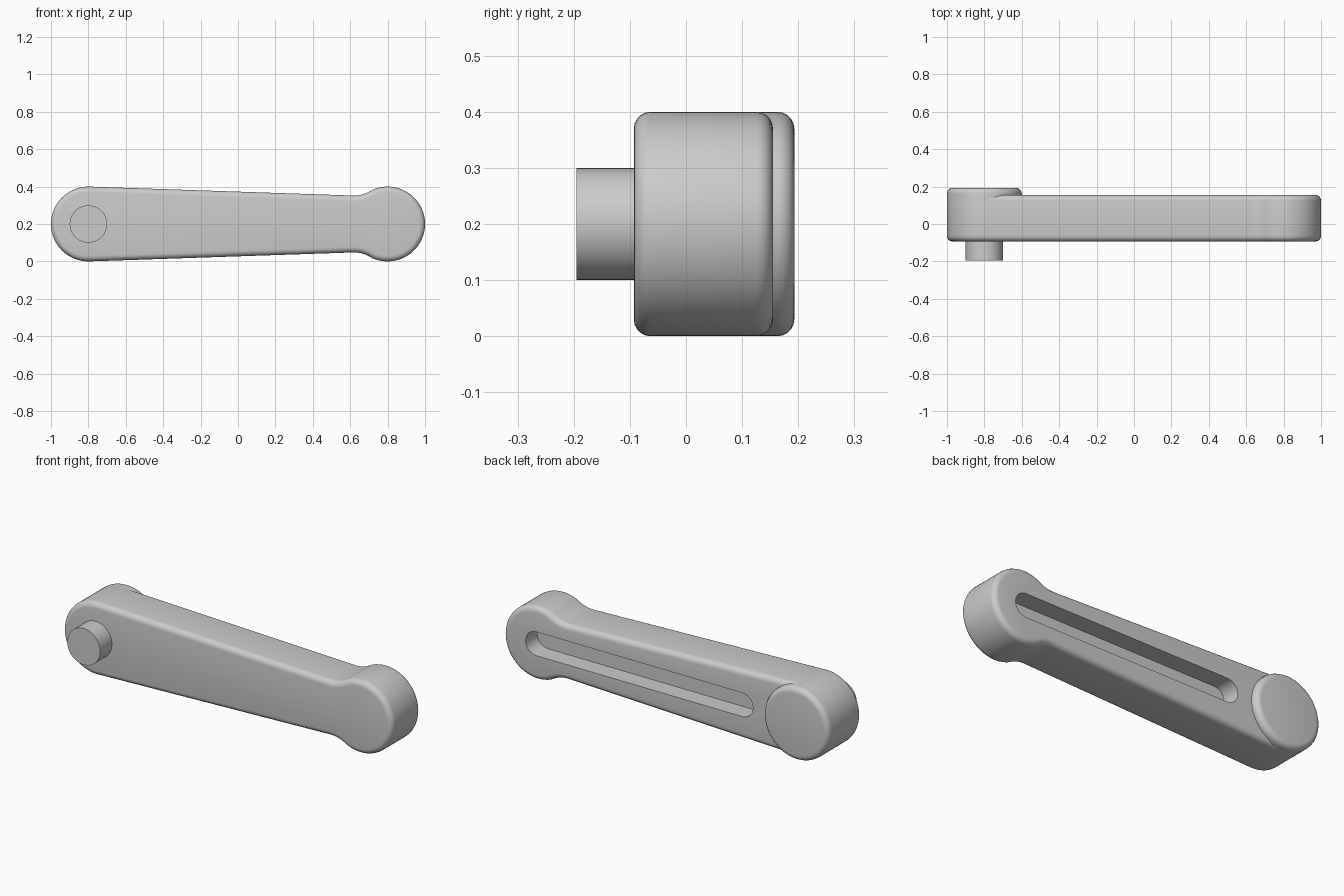
import bpy, bmesh
from math import pi, sin, cos, atan2, radians
from mathutils import Matrix

if "Cube" in bpy.data.objects:
    bpy.data.objects.remove(bpy.data.objects["Cube"], do_unlink=True)

grey = bpy.data.materials.new("plain_grey")
colour = (0.6, 0.6, 0.6, 1)
grey.diffuse_color = colour
grey.use_nodes = True
grey.node_tree.nodes["Principled BSDF"].inputs["Base Color"].default_value = colour

MID = 0.2       # height of the arm's centre line
END = 0.8       # distance of both rounded ends from the centre
RADIUS = 0.2    # radius of both rounded ends


def arc(cx, cz, r, start, stop, steps):
    return [(cx + r * cos(start + (stop - start) * i / steps),
             cz + r * sin(start + (stop - start) * i / steps)) for i in range(steps + 1)]


def prism(name, outline, y0, y1):
    """Extrude an x-z outline from y0 to y1."""
    bm = bmesh.new()
    face = bm.faces.new([bm.verts.new((x, y0, MID + z)) for x, z in outline])
    new = bmesh.ops.extrude_face_region(bm, geom=[face])["geom"]
    bmesh.ops.translate(bm, vec=(0, y1 - y0, 0),
                        verts=[g for g in new if isinstance(g, bmesh.types.BMVert)])
    bmesh.ops.recalc_face_normals(bm, faces=bm.faces)
    mesh = bpy.data.meshes.new(name)
    bm.to_mesh(mesh)
    bm.free()
    mesh.materials.append(grey)
    obj = bpy.data.objects.new(name, mesh)
    bpy.context.collection.objects.link(obj)
    return obj


def round_rims(obj, width=0.03):
    mod = obj.modifiers.new("rounded_rims", "BEVEL")
    mod.width = width
    mod.segments = 5
    mod.limit_method = "ANGLE"
    mod.angle_limit = radians(60)


def circle(r, steps):
    return arc(-END, 0, r, 0, 2 * pi, steps)[:-1]


# Arm outline: big end, tapering edge, hollow fillet, round head; lower half mirrored
FILLET = 0.17
fx, fz = 0.62, 0.322
meet = atan2(-fz, END - fx)
big_end = arc(-END, 0, RADIUS, pi, pi / 2 - 0.03, 20)
neck = arc(fx, fz, FILLET, -pi / 2 - 0.03, meet, 8)
head = arc(END, 0, RADIUS, meet + pi, 0, 20)[1:]
upper = big_end + neck + head
lower = [(x, -z) for x, z in reversed(upper[1:-1])]
arm = prism("crank_arm", upper + lower, -0.093, 0.155)
round_rims(arm)

# Long slot sunk into the back of the arm
SLOT = 0.065
slot = prism("slot_cutter", arc(END, 0, SLOT, -pi / 2, pi / 2, 16)
             + arc(-0.45, 0, SLOT, pi / 2, 3 * pi / 2, 16), 0.055, 0.3)
slot.hide_render = True
slot.hide_set(True)
cut = arm.modifiers.new("slot", "BOOLEAN")
cut.operation = "DIFFERENCE"
cut.solver = "EXACT"
cut.object = slot

# Round boss on the back and pin on the front of the big end
boss = prism("back_boss", circle(RADIUS, 48), 0.0, 0.193)
round_rims(boss)
pin = prism("front_pin", circle(0.1, 40), -0.195, -0.05)

# Apply modifiers, drop the cutter, smooth the round surfaces
bpy.context.view_layer.update()
for obj in (arm, boss, pin):
    bpy.ops.object.select_all(action="DESELECT")
    obj.select_set(True)
    bpy.context.view_layer.objects.active = obj
    for mod in list(obj.modifiers):
        bpy.ops.object.modifier_apply(modifier=mod.name)
    bpy.ops.object.shade_smooth_by_angle(angle=radians(35))
bpy.data.objects.remove(slot, do_unlink=True)
